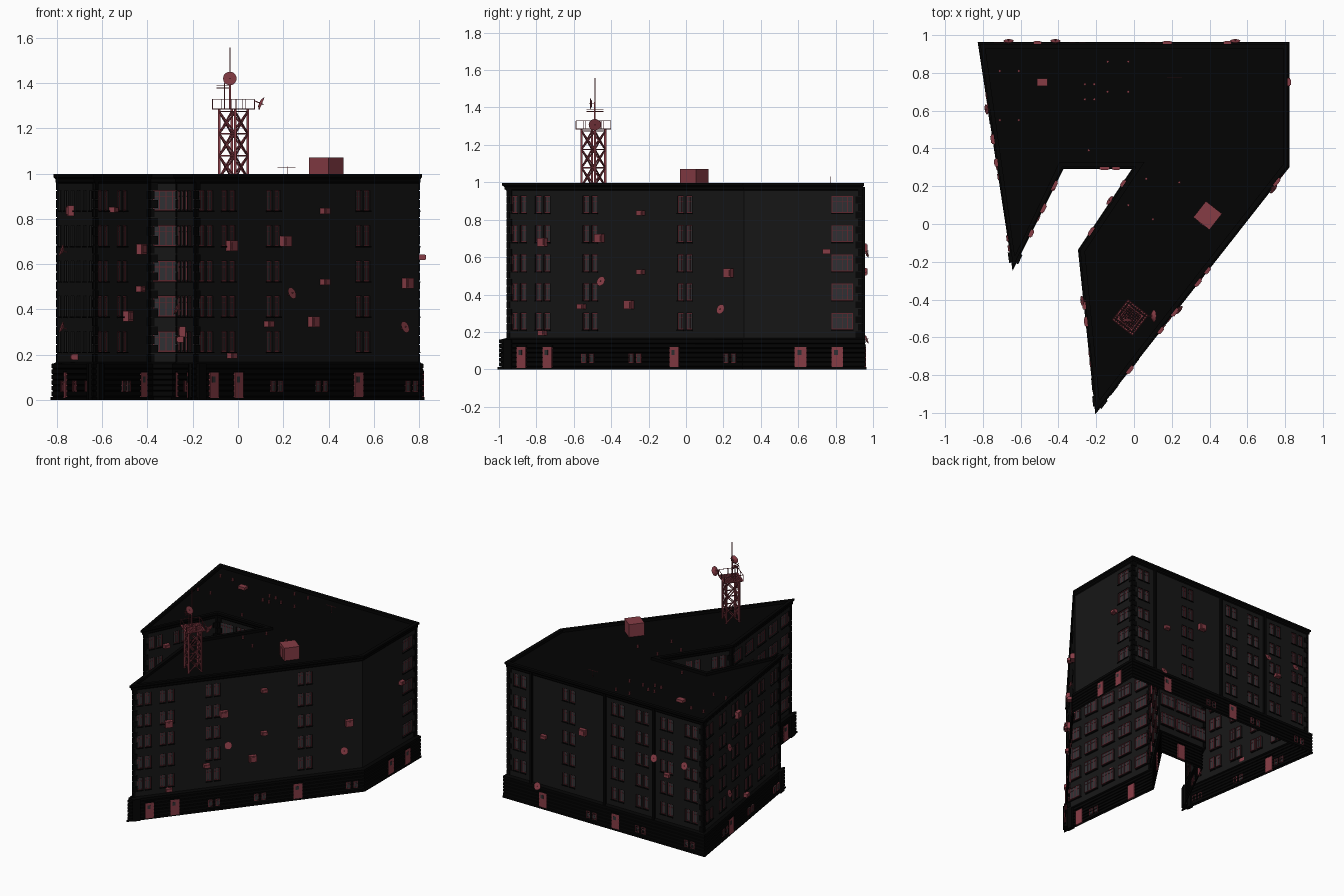
import bpy, bmesh, math, random
from mathutils import Matrix, Vector

if "Cube" in bpy.data.objects:
    bpy.data.objects.remove(bpy.data.objects["Cube"])

random.seed(4)
# wall footprint, clockwise from the back left corner
P = [Vector(p) for p in ((-.80, .94), (.80, .94), (.80, .31), (-.19, -.957),
                         (-.272, -.143), (.033, .315), (-.388, .315), (-.635, -.195))]
N = len(P)


def material(name, r, g, b):
    m = bpy.data.materials.new(name)
    m.diffuse_color = (r, g, b, 1)
    m.use_nodes = True
    m.node_tree.nodes["Principled BSDF"].inputs["Base Color"].default_value = m.diffuse_color
    return m


RED = material("red", .24, .045, .06)
DARK = material("wall_grey", .008, .008, .008)
BLACK = material("black", .001, .001, .001)
GLASS = material("glass", .03, .03, .033)
FRAME = material("frame_red", .11, .02, .028)


def finish(bm, name, mat):
    me = bpy.data.meshes.new(name)
    bm.to_mesh(me)
    bm.free()
    me.materials.append(mat)
    bpy.context.collection.objects.link(bpy.data.objects.new(name, me))


def offset(d):
    """Footprint pushed out by d, with limited mitres."""
    out = []
    for i in range(N):
        a = (P[i] - P[i - 1]).normalized()
        b = (P[(i + 1) % N] - P[i]).normalized()
        na, nb = Vector((-a.y, a.x)), Vector((-b.y, b.x))
        m = (na + nb).normalized()
        out.append(P[i] + m * d * min(1 / max(m.dot(na), .01), 2.2))
    return out


def sweep(name, profile, mat, cap=False):
    """Carry a (height, offset) profile round the footprint."""
    bm = bmesh.new()
    rings = [[bm.verts.new((p.x, p.y, z)) for p in offset(d)] for z, d in profile]
    for r, s in zip(rings, rings[1:]):
        for i in range(N):
            j = (i + 1) % N
            bm.faces.new((r[j], r[i], s[i], s[j]))
    if cap:
        bm.faces.new(rings[-1][::-1])
    finish(bm, name, mat)


def box(bm, M, c, s):
    bmesh.ops.create_cube(bm, size=1, matrix=M @ Matrix.Translation(c) @ Matrix.Diagonal((*s, 1)))


def beam(bm, p, q, w):
    p, q = Vector(p), Vector(q)
    R = (q - p).to_track_quat('Z', 'Y').to_matrix().to_4x4()
    box(bm, Matrix.Translation((p + q) / 2) @ R, (0, 0, 0), (w, w, (q - p).length))


def dish(bm, c, M, r):
    """Shallow bowl at c, facing local +y of M, with feed and bracket."""
    M = Matrix.Translation(c) @ M
    bmesh.ops.create_cone(bm, cap_ends=True, segments=20, radius1=r * .45, radius2=r, depth=r * .35,
                          matrix=M @ Matrix.Rotation(-math.pi / 2, 4, 'X'))
    beam(bm, M @ Vector((0, -r * .8, 0)), M @ Vector((0, r * .4, 0)), r * .15)


def wall(i):
    """Frame with x along the wall, y outward, and the wall length."""
    e = P[(i + 1) % N] - P[i]
    d = e.normalized()
    return Matrix(((d.x, -d.y, 0, P[i].x), (d.y, d.x, 0, P[i].y), (0, 0, 1, 0), (0, 0, 0, 1))), e.length


def quad(bm, M, pts):
    bm.faces.new([bm.verts.new(M @ Vector(p)) for p in pts])


def panel(bm, M, L, holes, depth):
    """Flat wall with rectangular openings and their reveals."""
    xs = sorted({0, L} | {x for h in holes for x in h[:2]})
    zs = sorted({.16, .97} | {z for h in holes for z in h[2:]})
    for a, b in zip(xs, xs[1:]):
        for c, d in zip(zs, zs[1:]):
            if not any(h[0] < (a + b) / 2 < h[1] and h[2] < (c + d) / 2 < h[3] for h in holes):
                quad(bm, M, ((b, 0, c), (a, 0, c), (a, 0, d), (b, 0, d)))
    for a, b, c, d in holes:
        ring = ((a, c), (b, c), (b, d), (a, d))
        for (x0, z0), (x1, z1) in zip(ring, ring[1:] + ring[:1]):
            quad(bm, M, ((x0, 0, z0), (x1, 0, z1), (x1, -depth, z1), (x0, -depth, z0)))


# shell: rusticated plinth, cornice with parapet, flat roof (open below)
courses = [(0, .024), (.012, .024)]
for k in range(6):
    z = .014 + k * .0245
    courses += [(z, .013), (z + .004, .02), (z + .0225, .02), (z + .0245, .013)]
sweep("plinth", courses + [(.168, 0)], BLACK)
sweep("cornice", [(.955, 0), (.962, .006), (.975, .006), (.983, .013), (.997, .013), (.997, -.012), (.975, -.012)], BLACK)
sweep("roof", [(.965, -.001), (.977, -.001)], BLACK, True)

# per wall: bay count, bays with windows (counted from the end corner), wide windows?, doors
WALLS = [(8, (0, 2, 4, 5, 6, 7), False, (.19, .56)), (3, (2,), True, (.48, .79)),
         (10, (0, 1, 3, 7), False, (.07, .18, .715)), (5, range(5), True, (.25, .87)),
         (3, range(3), False, (.5,)), (3, range(3), True, (.5,)),
         (3, range(2), False, (.82,)), (6, range(6), False, (.33,))]
# air conditioners and dishes on the long walls (fraction along, height)
UNITS = {0: ((.19, .53), (.39, .65), (.82, .515)), 1: ((.7, .63),),
         2: ((.57, .835), (.395, .7), (.57, .52), (.94, .515), (.32, .335), (.52, .345), (.155, .195), (.155, .68)),
         6: ((.3, .84), (.8, .665), (.78, .49), (.56, .37)), 7: ((.54, .19), (.43, .835))}
DISHES = {0: ((.165, .16), (.76, .62), (.915, .63)), 2: ((.41, .47), (.915, .32)),
          3: ((.32, .4),), 4: ((.45, .6),), 7: ((.29, .66), (.29, .32))}
walls, frames, glass, sills, doors, vents, dishes, pipes, stones = [bmesh.new() for _ in range(9)]


def window(M, x, z, w, h, y=0, mullions=1):
    bar = .005
    box(glass, M, (x, y, z), (w, .004, h))
    for s in (-.5, .5):
        box(frames, M, (x + s * (w - bar), y, z), (bar, .01, h))
        box(frames, M, (x, y, z + s * (h - bar)), (w, .01, bar))
    for k in range(mullions):
        box(frames, M, (x - w / 2 + w * (k + 1) / (mullions + 1), y, z), (.0035, .008, h))
    box(frames, M, (x, y, z + h * .2), (w, .008, .003))


for i, (bays, used, wide, entries) in enumerate(WALLS):
    M, L = wall(i)
    holes = []
    for b in range(bays):
        t = (b + .5) / bays
        x = (1 - t) * L
        if b in used:
            w = .115 if wide else .043
            for z in [.257 + k * .156 for k in range(5)]:
                for dx in ((0,) if wide else (-.029, .029)):
                    holes.append((x + dx - w / 2, x + dx + w / 2, z - .045, z + .045))
                    window(M, x + dx, z, w, .09, -.012, 3 if wide else 1)
                    box(sills, M, (x + dx, 0, z - .048), (w + .006, .012, .006))
        # cellar windows in every second bay that has no door
        if b % 2 and all(abs(t - d) > .06 for d in entries):
            for dx in (-.026, .026):
                window(M, x + dx, .06, .032, .05, .018, 0)
    panel(walls, M, L, holes, .014)
    for t in entries:
        x = (1 - t) * L
        box(doors, M, (x, .016, .064), (.062, .012, .112))
        box(glass, M, (x + .006, .02, .09), (.022, .006, .026))
        box(sills, M, (x, .016, .124), (.07, .014, .006))
    spots = UNITS.get(i) or [(random.uniform(.2, .85), random.uniform(.2, .85)) for _ in range(2)]
    for k, (t, z) in enumerate(spots):
        w, h = (.052, .046) if k % 2 else (.042, .026)
        box(vents, M, ((1 - t) * L, .013, z), (w, .026, h))
        box(vents, M, ((1 - t) * L, .028, z), (w * .7, .004, h * .7))
    for t, z in DISHES.get(i, ()):
        dish(dishes, M @ Vector(((1 - t) * L, .025, z)), M.to_3x3().to_4x4() @ Matrix.Rotation(.35, 4, 'X'), .027)
    # corner stones, alternating long and short, with blocks on the two sharp tips
    for c, at_start in ((i, True), ((i + 1) % N, False)):
        if c in (2, 5):
            continue
        edge = lambda w: w / 2 if at_start else L - w / 2
        for k in range(20):
            w = .034 if (k + at_start) % 2 else .02
            box(stones, M, (edge(w), 0, .185 + k * .04), (w, .01, .036))
        if c in (3, 7):
            box(stones, M, (edge(.04), .012, .08), (.055, .03, .16))

# downpipes on the back wall
M, L = wall(0)
for t in (.25, .5, .875):
    box(pipes, M, (t * L, .008, .5), (.018, .016, .95))
for bm, name, mat in ((walls, "walls", DARK), (pipes, "downpipes", BLACK), (stones, "corner_stones", BLACK),
                      (frames, "window_frames", FRAME), (glass, "window_glass", GLASS), (doors, "doors", RED),
                      (sills, "sills_and_lintels", BLACK), (vents, "air_conditioners", RED), (dishes, "wall_dishes", RED)):
    finish(bm, name, mat)

# roof hut, turned to line up with the long diagonal wall
ANG = math.atan2(1.267, .99)
bm = bmesh.new()
M = Matrix.Translation((.39, .045, 0)) @ Matrix.Rotation(ANG, 4, 'Z')
box(bm, M, (0, 0, 1.022), (.108, .108, .096))
box(bm, M, (-.055, 0, 1.015), (.004, .045, .07))
finish(bm, "roof_hut", RED)

# roof clutter: hatch, rows of vent stubs, small aerial
bm = bmesh.new()
box(bm, Matrix.Identity(4), (-.485, .75, .986), (.055, .04, .02))
stubs = [(cx + sx * w, cy + sy * h) for cx, cy, w, h in ((-.085, .78, .055, .08), (-.235, .7, .025, .04), (-.66, .68, .05, .13))
         for sx in (-1, 1) for sy in (-1, 1)]
for x, y in stubs + [(-.24, .39), (.065, .24), (.24, .22), (-.03, .1), (.1, .025)]:
    bmesh.ops.create_cone(bm, cap_ends=True, segments=8, radius1=.007, radius2=.007, depth=.02,
                          matrix=Matrix.Translation((x, y, .987)))
beam(bm, (.22, .775, .975), (.22, .775, 1.03), .003)
beam(bm, (.175, .775, 1.025), (.255, .775, 1.025), .003)
finish(bm, "roof_vents", RED)

# lattice tower with grated, railed platform
bm = bmesh.new()
T = Matrix.Translation((-.02, -.495, 0)) @ Matrix.Rotation(ANG, 4, 'Z')
sq = lambda r, z: [T @ Vector((sx * r, sy * r, z)) for sx, sy in ((-1, -1), (1, -1), (1, 1), (-1, 1))]
for k in range(4):
    j = (k + 1) % 4
    beam(bm, sq(.045, .975)[k], sq(.045, 1.285)[k], .011)
    for n in range(3):
        lo, hi = sq(.045, .98 + n * .098), sq(.045, 1.078 + n * .098)
        for a, b in ((lo[k], hi[j]), (lo[j], hi[k]), (hi[k], hi[j])):
            beam(bm, a, b, .006)
    floor, top = sq(.066, 1.285), sq(.066, 1.328)
    beam(bm, floor[k], floor[j], .006)
    beam(bm, top[k], top[j], .003)
    beam(bm, floor[k], top[k], .004)
    beam(bm, (floor[k] + floor[j]) / 2, (top[k] + top[j]) / 2, .003)
for n in range(-5, 6):
    box(bm, T, (n * .012, 0, 1.285), (.004, .13, .004))
    box(bm, T, (0, n * .012, 1.285), (.13, .004, .004))
finish(bm, "lattice_tower", RED)

# mast, cross aerials and two dishes on the tower
bm = bmesh.new()
X, Y = -.036, -.487
beam(bm, (X, Y, 1.285), (X, Y, 1.43), .008)
beam(bm, (X, Y, 1.42), (X, Y, 1.558), .005)
beam(bm, (-.06, Y, 1.285), (-.06, Y, 1.4), .005)
for z in (1.378, 1.39):
    beam(bm, (-.095, Y, z), (-.03, Y, z), .004)
    beam(bm, (-.06, Y - .045, z), (-.06, Y + .045, z), .004)
dish(bm, (X, Y - .02, 1.42), Matrix.Rotation(math.pi, 4, 'Z'), .03)
dish(bm, (.1, Y, 1.31), Matrix.Rotation(-math.pi / 2, 4, 'Z') @ Matrix.Rotation(-.4, 4, 'X'), .033)
finish(bm, "mast_and_dishes", RED)
